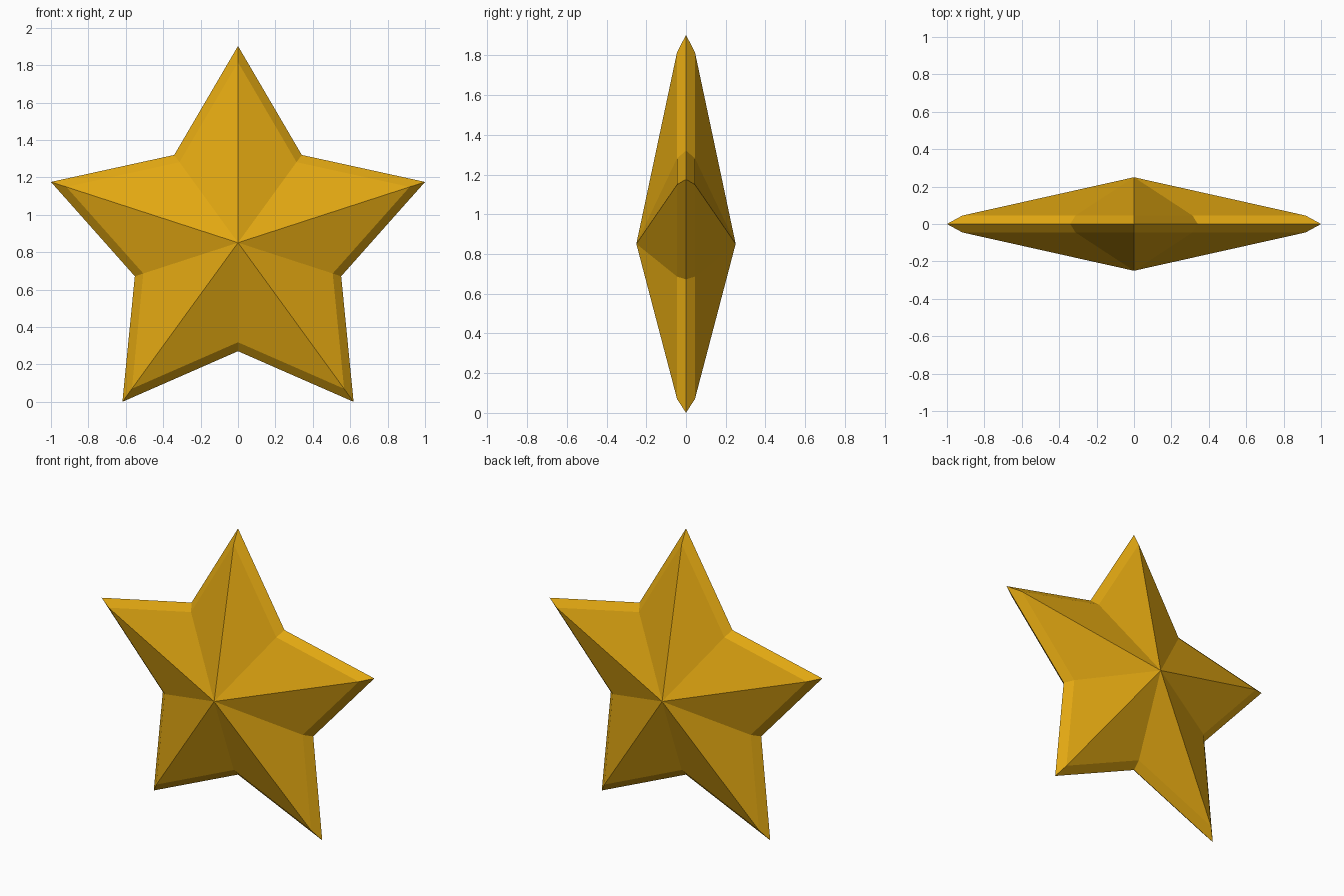
import bpy, bmesh, math

if "Cube" in bpy.data.objects:
    bpy.data.objects.remove(bpy.data.objects["Cube"])

CENTRE_Z = 0.851
TIP_R, VALLEY_R = 1.0515, 0.58     # outline radii at y = 0
BEVEL_SCALE, BEVEL_Y = 0.918, 0.045  # smaller outline in front and behind
APEX_Y = 0.25

gold = bpy.data.materials.new("gold")
gold.diffuse_color = (0.76, 0.39, 0.006, 1.0)
gold.use_nodes = True
gold.node_tree.nodes["Principled BSDF"].inputs["Base Color"].default_value = gold.diffuse_color

bm = bmesh.new()


def star_ring(scale, y):
    """Ten-point star outline in the XZ plane, first tip pointing up."""
    ring = []
    for i in range(10):
        r = scale * (VALLEY_R if i % 2 else TIP_R)
        a = math.pi / 2 + i * math.pi / 5
        ring.append(bm.verts.new((r * math.cos(a), y, CENTRE_Z + r * math.sin(a))))
    return ring


# Widest outline, then a bevel band and a faceted peak on each side
rim = star_ring(1.0, 0.0)
for side in (-1, 1):
    inner = star_ring(BEVEL_SCALE, side * BEVEL_Y)
    apex = bm.verts.new((0, side * APEX_Y, CENTRE_Z))
    for i in range(10):
        j = (i + 1) % 10
        bm.faces.new((rim[i], rim[j], inner[j], inner[i]))
        bm.faces.new((inner[i], inner[j], apex))

bmesh.ops.recalc_face_normals(bm, faces=bm.faces)
mesh = bpy.data.meshes.new("star")
bm.to_mesh(mesh)
bm.free()
mesh.materials.append(gold)
star = bpy.data.objects.new("star", mesh)
bpy.context.collection.objects.link(star)
